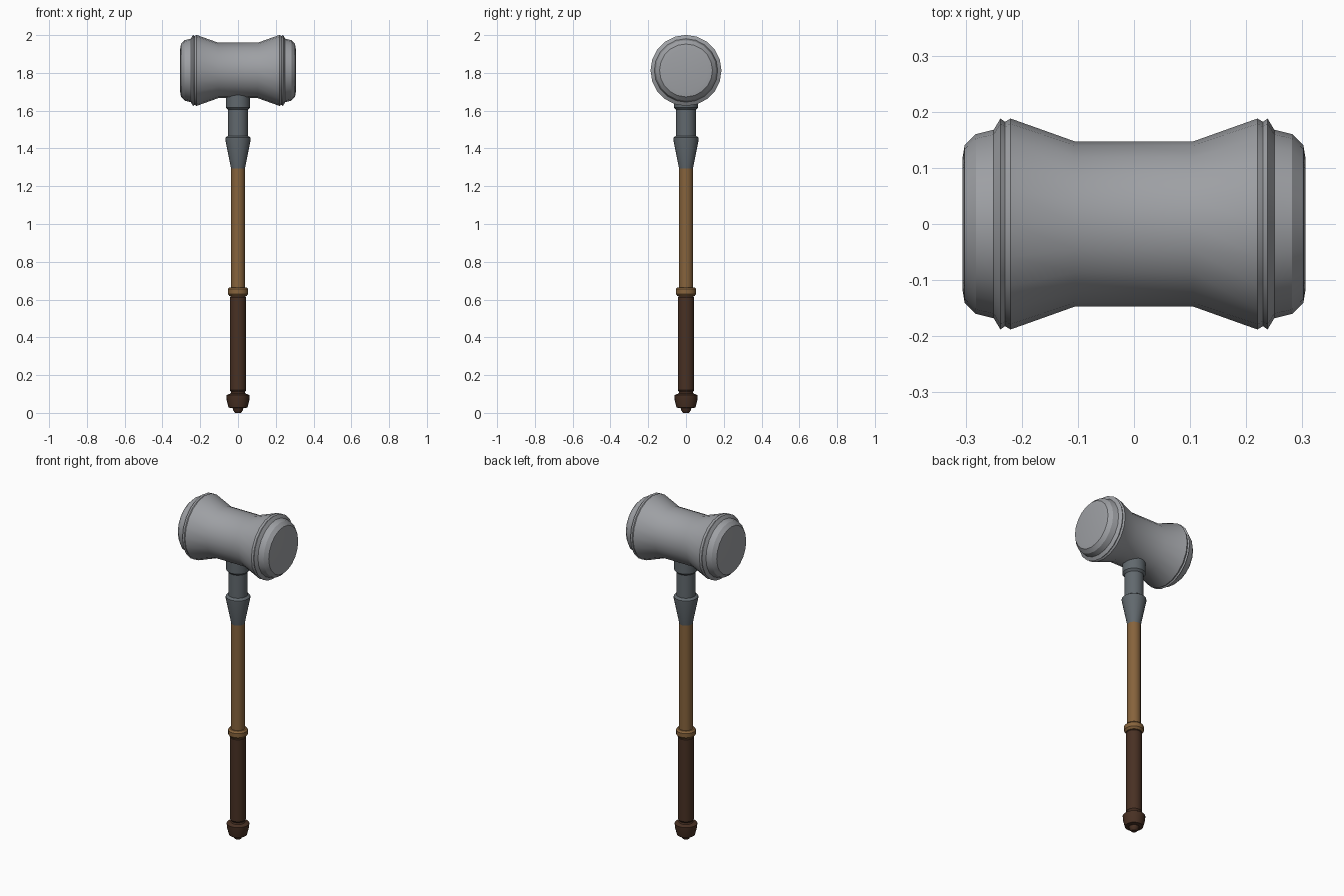
import bpy, bmesh, math

if "Cube" in bpy.data.objects:
    bpy.data.objects.remove(bpy.data.objects["Cube"])


def material(name, rgb):
    m = bpy.data.materials.new(name)
    m.diffuse_color = (*rgb, 1)
    m.use_nodes = True
    m.node_tree.nodes["Principled BSDF"].inputs["Base Color"].default_value = m.diffuse_color
    return m


def lathe(name, profile, mat, sides=20, along_x=False, height=0.0):
    """Revolve (radius, position) points around z, or around x at a height."""
    bm = bmesh.new()
    rings = []
    for r, p in profile:
        ring = []
        for i in range(sides):
            a = math.tau * i / sides
            c, s = r * math.cos(a), r * math.sin(a)
            ring.append(bm.verts.new((p, c, s + height) if along_x else (c, s, p + height)))
        rings.append(ring)
    for a, b in zip(rings, rings[1:]):
        for i in range(sides):
            j = (i + 1) % sides
            bm.faces.new((a[i], a[j], b[j], b[i]))
    bm.faces.new(rings[0][::-1])
    bm.faces.new(rings[-1])
    bmesh.ops.recalc_face_normals(bm, faces=bm.faces)
    mesh = bpy.data.meshes.new(name)
    bm.to_mesh(mesh)
    bm.free()
    mesh.materials.append(mat)
    ob = bpy.data.objects.new(name, mesh)
    bpy.context.collection.objects.link(ob)
    bpy.ops.object.select_all(action='DESELECT')
    ob.select_set(True)
    bpy.context.view_layer.objects.active = ob
    bpy.ops.object.shade_smooth_by_angle(angle=math.radians(30))
    return ob


steel = material("steel", (0.34, 0.35, 0.37))
dark_steel = material("dark_steel", (0.12, 0.14, 0.155))
wood = material("wood", (0.24, 0.125, 0.045))
leather = material("leather", (0.065, 0.03, 0.017))

# Hammer head: waisted barrel with double rims and chamfered striking faces
half = [(0.147, 0.105), (0.188, 0.22), (0.182, 0.23), (0.188, 0.238),
        (0.168, 0.25), (0.16, 0.282), (0.14, 0.302), (0.115, 0.306)]
lathe("hammer_head", [(r, -x) for r, x in reversed(half)] + half, steel,
      along_x=True, height=1.813)

# Socket: collar under the head, neck and tapered ferrule
lathe("socket", [(0.037, 1.295), (0.067, 1.445), (0.067, 1.457), (0.053, 1.467),
                 (0.053, 1.605), (0.064, 1.617), (0.064, 1.72)], dark_steel)

# Wooden shaft and its ring
lathe("shaft", [(0.037, 0.6), (0.037, 1.31)], wood)
lathe("shaft_ring", [(0.045, 0.618), (0.054, 0.63), (0.054, 0.655), (0.045, 0.665)], wood)

# Leather grip
lathe("grip", [(0.036, 0.11), (0.043, 0.12), (0.043, 0.612), (0.036, 0.622)], leather)

# Pommel with stepped tip
lathe("pommel", [(0.015, 0.0), (0.025, 0.012), (0.028, 0.025), (0.05, 0.028),
                 (0.06, 0.068), (0.062, 0.094), (0.04, 0.102), (0.034, 0.115)], leather)
